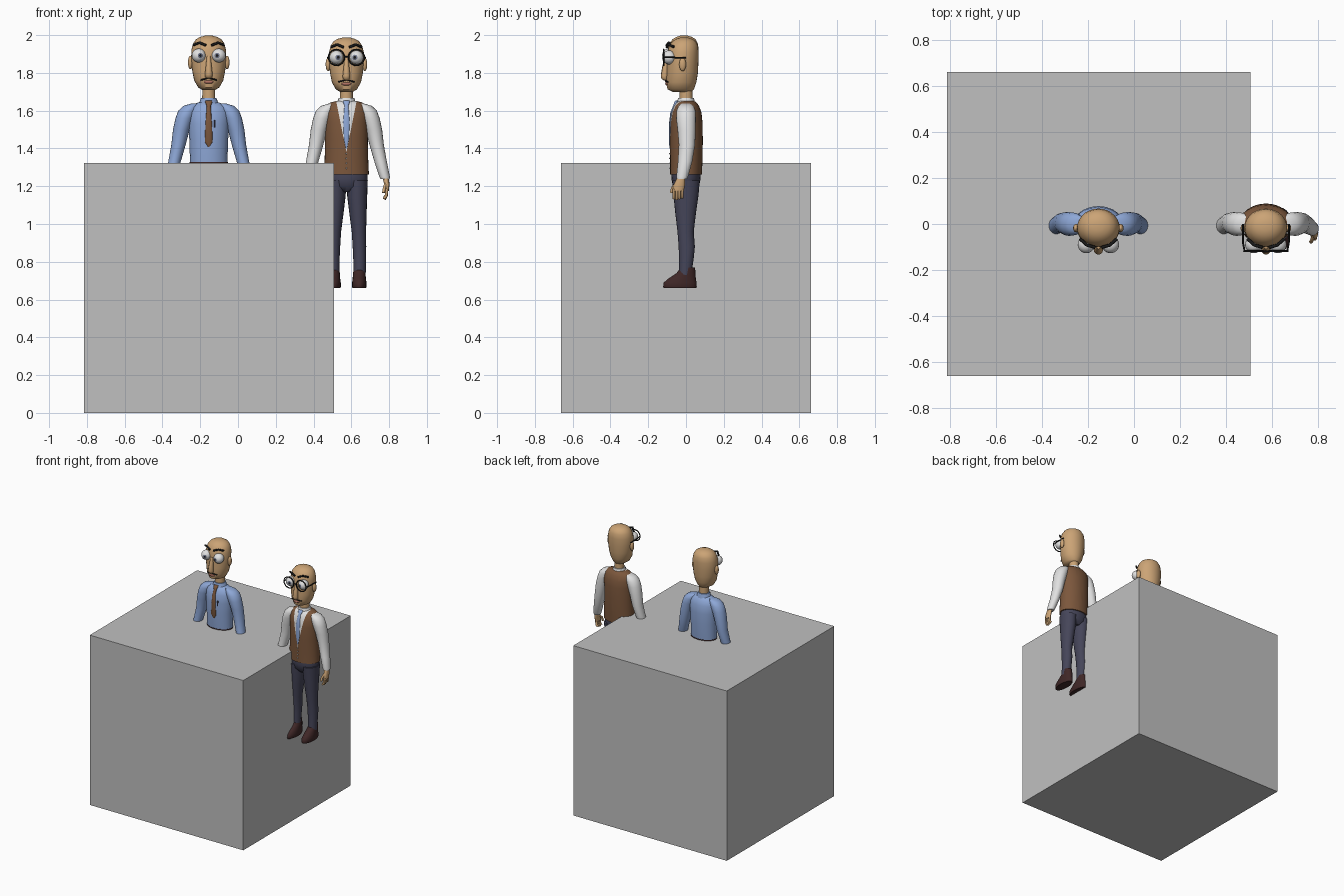
import bpy, bmesh, math
from mathutils import Vector, Matrix

default = bpy.data.objects.get("Cube")
if default:
    bpy.data.objects.remove(default, do_unlink=True)


def material(name, r, g, b):
    m = bpy.data.materials.new(name)
    m.use_nodes = True
    m.diffuse_color = (r, g, b, 1)
    node = next(n for n in m.node_tree.nodes if n.type == 'BSDF_PRINCIPLED')
    node.inputs["Base Color"].default_value = (r, g, b, 1)
    return m


grey = material("block grey", .53, .53, .53)
skin = material("skin", .6, .37, .18)
blue = material("shirt blue", .27, .39, .68)
brown = material("cloth brown", .2, .095, .045)
white = material("white", .75, .75, .75)
navy = material("trouser navy", .06, .06, .1)
leather = material("shoe leather", .05, .02, .02)
black = material("black", .01, .01, .01)
iris = material("iris grey", .16, .18, .26)
lip = material("lip pink", .42, .16, .12)


def finish(bm, name, at, mats, smooth=True, rule=None):
    """Turn a bmesh into a named object, coloured by an optional face rule."""
    bmesh.ops.recalc_face_normals(bm, faces=bm.faces)
    for f in bm.faces:
        f.smooth = smooth
        if rule:
            f.material_index = rule(f.calc_center_median())
    mesh = bpy.data.meshes.new(name)
    bm.to_mesh(mesh)
    bm.free()
    obj = bpy.data.objects.new(name, mesh)
    obj.location = at
    for m in mats:
        mesh.materials.append(m)
    bpy.context.collection.objects.link(obj)
    if smooth:
        for o in bpy.context.selected_objects:
            o.select_set(False)
        bpy.context.view_layer.objects.active = obj
        obj.select_set(True)
        bpy.ops.object.shade_smooth_by_angle(angle=math.radians(50))
    return obj


def loft(name, at, mats, rings, sides=20, side=1, rule=None, cuts=()):
    """Skin elliptical level rings given as (x, y, z, x radius, y radius)."""
    bm = bmesh.new()
    loops = []
    for x, y, z, rx, ry in rings:
        angles = [math.tau * i / sides for i in range(sides)]
        loops.append([bm.verts.new((side * x + rx * math.cos(a), y + ry * math.sin(a), z))
                      for a in angles])
    for low, high in zip(loops, loops[1:]):
        for i in range(sides):
            j = (i + 1) % sides
            bm.faces.new((low[i], low[j], high[j], high[i]))
    bm.faces.new(loops[0])
    bm.faces.new(loops[-1])
    for point, normal in cuts:
        geom = bm.verts[:] + bm.edges[:] + bm.faces[:]
        bmesh.ops.bisect_plane(bm, geom=geom, plane_co=point, plane_no=normal)
    return finish(bm, name, at, mats, rule=rule)


def stack(name, at, mats, profile, **options):
    """Loft centred on x = 0 from (y, z, x radius, y radius)."""
    return loft(name, at, mats, [(0, *p) for p in profile], **options)


def tube(name, at, mat, points, radius, side=1):
    curve = bpy.data.curves.new(name, 'CURVE')
    curve.dimensions = '3D'
    curve.bevel_depth = radius
    curve.bevel_resolution = 2
    curve.use_fill_caps = True
    spline = curve.splines.new('POLY')
    spline.points.add(len(points) - 1)
    for p, (x, y, z) in zip(spline.points, points):
        p.co = (side * x, y, z, 1)
    curve.materials.append(mat)
    obj = bpy.data.objects.new(name, curve)
    obj.location = at
    bpy.context.collection.objects.link(obj)


def ball(name, at, mats, centre, scale, turn=0, rule=None):
    """Sphere whose pole points forward, turned sideways by an angle."""
    bm = bmesh.new()
    bmesh.ops.create_uvsphere(bm, u_segments=20, v_segments=16, radius=1)
    if rule:
        for f in bm.faces:
            f.material_index = rule(f.calc_center_median())
    bm.transform(Matrix.Translation(centre) @ Matrix.Diagonal((*scale, 1))
                 @ Matrix.Rotation(turn, 4, 'Z') @ Matrix.Rotation(math.pi / 2, 4, 'X'))
    return finish(bm, name, at, mats)


def ring(name, at, mat, centre, radius, thick):
    points = [(centre[0] + radius * math.cos(a), centre[1], centre[2] + radius * math.sin(a))
              for a in [math.tau * i / 24 for i in range(25)]]
    tube(name, at, mat, points, thick)


def eye_colour(c):
    return 2 if c.z > .98 else 1 if c.z > .91 else 0


def head(who, at, glasses):
    stack(who + "_head", at, [skin], [
        (-.02, 1.70, .035, .05), (-.028, 1.713, .056, .07), (-.025, 1.75, .077, .08),
        (-.02, 1.80, .087, .083), (-.018, 1.86, .093, .084), (-.016, 1.91, .092, .083),
        (-.013, 1.945, .083, .076), (-.01, 1.968, .067, .061), (-.01, 1.98, .046, .042),
        (-.01, 1.987, .02, .02)], sides=28)
    stack(who + "_nose", at, [skin], [
        (-.098, 1.88, .01, .01), (-.108, 1.83, .015, .017), (-.113, 1.785, .02, .02),
        (-.113, 1.77, .019, .018), (-.108, 1.76, .01, .01)], sides=14)
    # mouth and thin moustache
    ball(who + "_lips", at, [lip], (0, -.1, 1.742), (.026, .01, .009))
    tube(who + "_moustache", at, black, [
        (-.043, -.096, 1.752), (-.02, -.107, 1.758), (0, -.11, 1.763),
        (.02, -.107, 1.758), (.043, -.096, 1.752)], .004)
    for s, label in ((1, "left"), (-1, "right")):
        ball(f"{who}_{label}_ear", at, [skin], (s * .097, -.018, 1.845), (.013, .018, .036))
        ball(f"{who}_{label}_eye", at, [white, iris, black], (s * .053, -.09, 1.882),
             (.037, .037, .037), turn=-s * .25, rule=eye_colour)
        tube(f"{who}_{label}_eyebrow", at, black, [
            (.08, -.065, 1.938), (.05, -.092, 1.95), (.015, -.102, 1.936)], .007, s)
        if glasses:
            ring(f"{label}_glasses_rim", at, black, (s * .053, -.118, 1.882), .042, .004)
            tube(f"{label}_glasses_arm", at, black, [
                (.093, -.117, 1.882), (.1, -.08, 1.882), (.1, .0, 1.88)], .004, s)
    if glasses:
        tube("glasses_bridge", at, black, [(-.013, -.12, 1.885), (.013, -.12, 1.885)], .004)


def body(who, at, shirt):
    stack(who + "_neck", at, [skin], [(0, 1.61, .036, .036), (0, 1.73, .033, .034)])
    stack(who + "_collar", at, [shirt], [
        (0, 1.625, .062, .052), (0, 1.65, .047, .046), (0, 1.667, .041, .042)])
    stack(who + "_hips", at, [navy], [
        (0, 1.17, .05, .045), (0, 1.2, .1, .07), (0, 1.24, .113, .077), (0, 1.28, .108, .075),
        (0, 1.31, .098, .068)])
    for s, label in ((1, "left"), (-1, "right")):
        name = f"{who}_{label}_"
        loft(name + "sleeve", at, [shirt], [
            (.075, 0, 1.637, .02, .025), (.095, 0, 1.625, .04, .04), (.112, 0, 1.6, .049, .05),
            (.128, 0, 1.56, .048, .052), (.145, .003, 1.5, .044, .048),
            (.16, .005, 1.42, .038, .043), (.181, -.005, 1.33, .033, .038),
            (.202, -.02, 1.25, .028, .031), (.205, -.022, 1.238, .024, .027)], side=s)
        # hand with fingers and thumb
        loft(name + "palm", at, [skin], [
            (.207, -.025, 1.25, .017, .02), (.214, -.035, 1.21, .014, .03),
            (.213, -.042, 1.175, .012, .03)], sides=12, side=s)
        for i in range(4):
            y = -.064 + i * .0145
            tube(f"{name}finger_{i + 1}", at, skin, [
                (.214, y, 1.185), (.211, y, 1.15), (.2, y, 1.13 + abs(i - 1) * .005)], .008, s)
        tube(name + "thumb", at, skin, [
            (.208, -.05, 1.215), (.2, -.072, 1.19), (.196, -.078, 1.165)], .008, s)
        # leg and shoe
        loft(name + "leg", at, [navy], [
            (.07, -.005, .73, .032, .033), (.07, .002, .82, .034, .039),
            (.069, .004, .88, .036, .043), (.066, -.002, .96, .038, .043),
            (.061, -.002, 1.06, .046, .055), (.057, 0, 1.15, .053, .066),
            (.057, 0, 1.23, .056, .073)], side=s)
        loft(name + "shoe", at, [leather], [
            (.068, -.032, .66, .035, .085), (.068, -.032, .667, .038, .089),
            (.068, -.031, .69, .038, .087), (.068, -.02, .712, .035, .072),
            (.068, .0, .74, .033, .05), (.07, .01, .77, .03, .038)], side=s)


# large plain block
bm = bmesh.new()
bmesh.ops.create_cube(bm, size=1.322)
finish(bm, "block", (-.153, 0, .661), [grey], smooth=False)

# man in the blue shirt, standing in the block
at = Vector((-.155, 0, 0))
head("shirt_man", at + Vector((0, 0, .01)), False)
body("shirt_man", at, blue)
stack("blue_shirt", at, [blue], [
    (0, 1.3, .1, .07), (0, 1.36, .1, .074), (0, 1.45, .103, .078), (0, 1.53, .108, .078),
    (0, 1.59, .108, .073), (0, 1.62, .095, .06), (0, 1.638, .07, .047), (0, 1.648, .04, .035)])
stack("belt", at, [leather], [(0, 1.295, .103, .073), (0, 1.328, .103, .074)])
stack("brown_tie", at, [brown], [
    (-.076, 1.408, .003, .004), (-.079, 1.435, .021, .006), (-.081, 1.53, .017, .006),
    (-.075, 1.59, .013, .007), (-.058, 1.625, .011, .01), (-.052, 1.645, .019, .01),
    (-.045, 1.653, .017, .01)], sides=12)
tube("pocket_pen", at, navy, [(.033, -.076, 1.51), (.033, -.075, 1.55)], .004)

# man in the brown vest, beside the block
at = Vector((.574, 0, 0))
head("vest_man", at, True)
body("vest_man", at, white)


def vest_colour(c):
    return 1 if c.y < 0 and abs(c.x) < .2 * (c.z - 1.38) else 0


stack("vest", at, [brown, white], [
    (0, 1.262, .119, .084), (.002, 1.35, .115, .086), (.002, 1.45, .113, .087),
    (.002, 1.54, .115, .085), (.003, 1.59, .117, .079), (.003, 1.625, .107, .066),
    (.003, 1.643, .085, .053), (.003, 1.652, .05, .04)], sides=32, rule=vest_colour,
    cuts=[((0, 0, 1.38), (s, 0, -.2)) for s in (1, -1)])
stack("blue_tie", at, [blue], [
    (-.085, 1.4, .003, .003), (-.085, 1.45, .013, .005), (-.084, 1.54, .017, .005),
    (-.077, 1.59, .013, .006), (-.06, 1.627, .011, .008), (-.052, 1.645, .018, .01),
    (-.045, 1.653, .016, .01)], sides=12)
for i in range(4):
    ball(f"vest_button_{i + 1}", at, [white], (0, -.085, 1.295 + i * .026), (.004, .004, .004))
